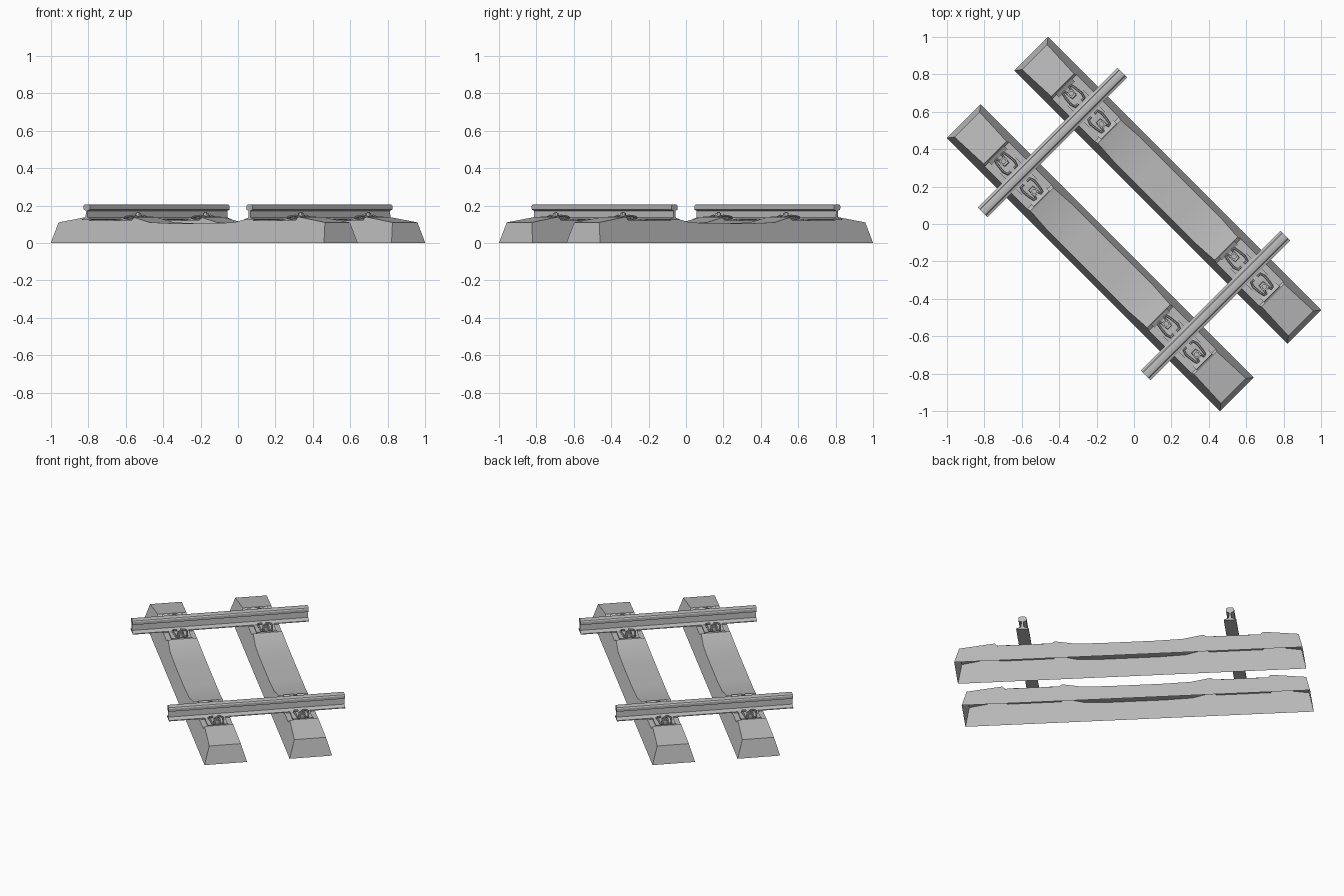
import bpy, bmesh, math
from mathutils import Matrix, Vector

cube = bpy.data.objects.get("Cube")
if cube:
    bpy.data.objects.remove(cube, do_unlink=True)

# Everything is laid out with sleepers along x and rails along y, then turned
TURN = Matrix.Rotation(math.radians(-45), 4, 'Z')
RAIL_X = 0.615
SLEEPER_Y = 0.255
SEAT_Z = 0.12

grey = bpy.data.materials.new("plain_grey")
grey.use_nodes = True
grey.diffuse_color = (0.5, 0.5, 0.5, 1)
grey.node_tree.nodes["Principled BSDF"].inputs["Base Color"].default_value = (0.5, 0.5, 0.5, 1)


def finish(name, bm, offset=(0, 0, 0), flip=False):
    """Turn a bmesh into a placed object; flip mirrors it along x."""
    if flip:
        bm.transform(Matrix.Scale(-1, 4, Vector((1, 0, 0))))
    bm.transform(TURN @ Matrix.Translation(offset))
    bmesh.ops.recalc_face_normals(bm, faces=bm.faces)
    mesh = bpy.data.meshes.new(name)
    bm.to_mesh(mesh)
    bm.free()
    mesh.materials.append(grey)
    ob = bpy.data.objects.new(name, mesh)
    bpy.context.collection.objects.link(ob)
    bpy.ops.object.select_all(action='DESELECT')
    ob.select_set(True)
    bpy.context.view_layer.objects.active = ob
    bpy.ops.object.shade_smooth_by_angle(angle=math.radians(25))
    return ob


def extrude_profile(bm, points, y0, y1):
    """Extrude a closed x-z outline along y."""
    face = bm.faces.new([bm.verts.new((x, y0, z)) for x, z in points])
    out = bmesh.ops.extrude_face_region(bm, geom=[face])
    moved = [v for v in out["geom"] if isinstance(v, bmesh.types.BMVert)]
    bmesh.ops.translate(bm, verts=moved, vec=(0, y1 - y0, 0))


def add_disc(bm, radius, z0, z1, sides, x=0):
    bmesh.ops.create_cone(bm, cap_ends=True, segments=sides, radius1=radius, radius2=radius,
                          depth=z1 - z0, matrix=Matrix.Translation((x, 0, (z0 + z1) / 2)))


# Concrete sleeper: trapezoid shell, open below, with recessed rail seats
def sleeper(name, y):
    half = [(1.006, 0.11), (0.795, 0.14), (0.78, SEAT_Z), (0.46, SEAT_Z),
            (0.44, 0.136), (0.32, 0.11), (0.16, 0.105)]
    stations = [(-x, z) for x, z in half] + [(x, z) for x, z in reversed(half)]
    bm = bmesh.new()
    rows = []
    for x, z in stations:
        foot_x = math.copysign(1.032, x) if abs(x) > 1 else x
        top = 0.1275 - 0.3 * z
        rows.append([bm.verts.new(p) for p in ((foot_x, -0.1275, 0), (x, -top, z),
                                               (x, top, z), (foot_x, 0.1275, 0))])
    for a, b in zip(rows, rows[1:]):
        for i in range(3):
            bm.faces.new((a[i], b[i], b[i + 1], a[i + 1]))
    bm.faces.new(rows[0])
    bm.faces.new(rows[-1])
    finish(name, bm, (0, y, 0))


# Flat-bottomed rail with foot, web and rounded head
def rail(name, x):
    side = [(0.037, 0.122), (0.037, 0.127), (0.008, 0.136), (0.006, 0.172), (0.023, 0.178),
            (0.024, 0.196), (0.02, 0.203), (0.012, 0.206)]
    outline = side + [(-px, pz) for px, pz in reversed(side)]
    bm = bmesh.new()
    extrude_profile(bm, outline, -0.528, 0.528)
    finish(name, bm, (x, 0, 0))


# Angled guide plate between the rail foot and the shoulder of the seat
def guide_plate(name, offset, flip):
    bm = bmesh.new()
    extrude_profile(bm, [(-0.075, 0.118), (-0.075, 0.128), (-0.045, 0.13), (-0.02, 0.126),
                         (0.03, 0.128), (0.055, 0.142), (0.062, 0.118)], -0.06, 0.06)
    finish(name, bm, offset, flip)


# Sprung clip: a bent rod looping round the bolt and pressing on the rail foot
def spring_clip(name, offset, flip):
    path = [(-0.066, 0.012, 0.137), (-0.066, 0.034, 0.137), (-0.04, 0.042, 0.142),
            (0.0, 0.038, 0.146), (0.03, 0.032, 0.138), (0.034, 0.018, 0.136),
            (0.01, 0.014, 0.14), (-0.022, 0.012, 0.143)]
    path += [(x, -y, z) for x, y, z in reversed(path)]
    curve = bpy.data.curves.new(name + "_path", 'CURVE')
    curve.dimensions = '3D'
    curve.bevel_depth = 0.006
    curve.bevel_resolution = 1
    curve.use_fill_caps = True
    spline = curve.splines.new('POLY')
    spline.points.add(len(path) - 1)
    for point, co in zip(spline.points, path):
        point.co = (*co, 1)
    helper = bpy.data.objects.new(name + "_path", curve)
    bpy.context.collection.objects.link(helper)
    bpy.context.view_layer.update()
    bm = bmesh.new()
    bm.from_mesh(helper.to_mesh())
    helper.to_mesh_clear()
    bpy.data.objects.remove(helper, do_unlink=True)
    finish(name, bm, offset, flip)


# Washer, hexagon head and stud
def bolt(name, offset):
    bm = bmesh.new()
    add_disc(bm, 0.021, 0.125, 0.15, 16)
    add_disc(bm, 0.015, 0.15, 0.159, 6)
    add_disc(bm, 0.008, 0.159, 0.165, 10)
    finish(name, bm, offset)


# Thin pad under the rail on each seat
def rail_pad(name, x, y):
    bm = bmesh.new()
    extrude_profile(bm, [(-0.04, 0.117), (0.04, 0.117), (0.04, 0.123), (-0.04, 0.123)],
                    -0.085, 0.085)
    finish(name, bm, (x, y, 0))


for row, y in (("front", -SLEEPER_Y), ("back", SLEEPER_Y)):
    sleeper(row + "_sleeper", y)
    for side, x in (("right", -RAIL_X), ("left", RAIL_X)):
        rail_pad(f"{row}_{side}_rail_pad", x, y)
        for place, sign in (("west", -1), ("east", 1)):
            tag = f"{row}_{side}_{place}"
            spot = (x + sign * 0.115, y, 0)
            guide_plate(tag + "_guide_plate", spot, sign < 0)
            spring_clip(tag + "_spring_clip", spot, sign < 0)
            bolt(tag + "_bolt", spot)

rail("right_rail", -RAIL_X)
rail("left_rail", RAIL_X)
